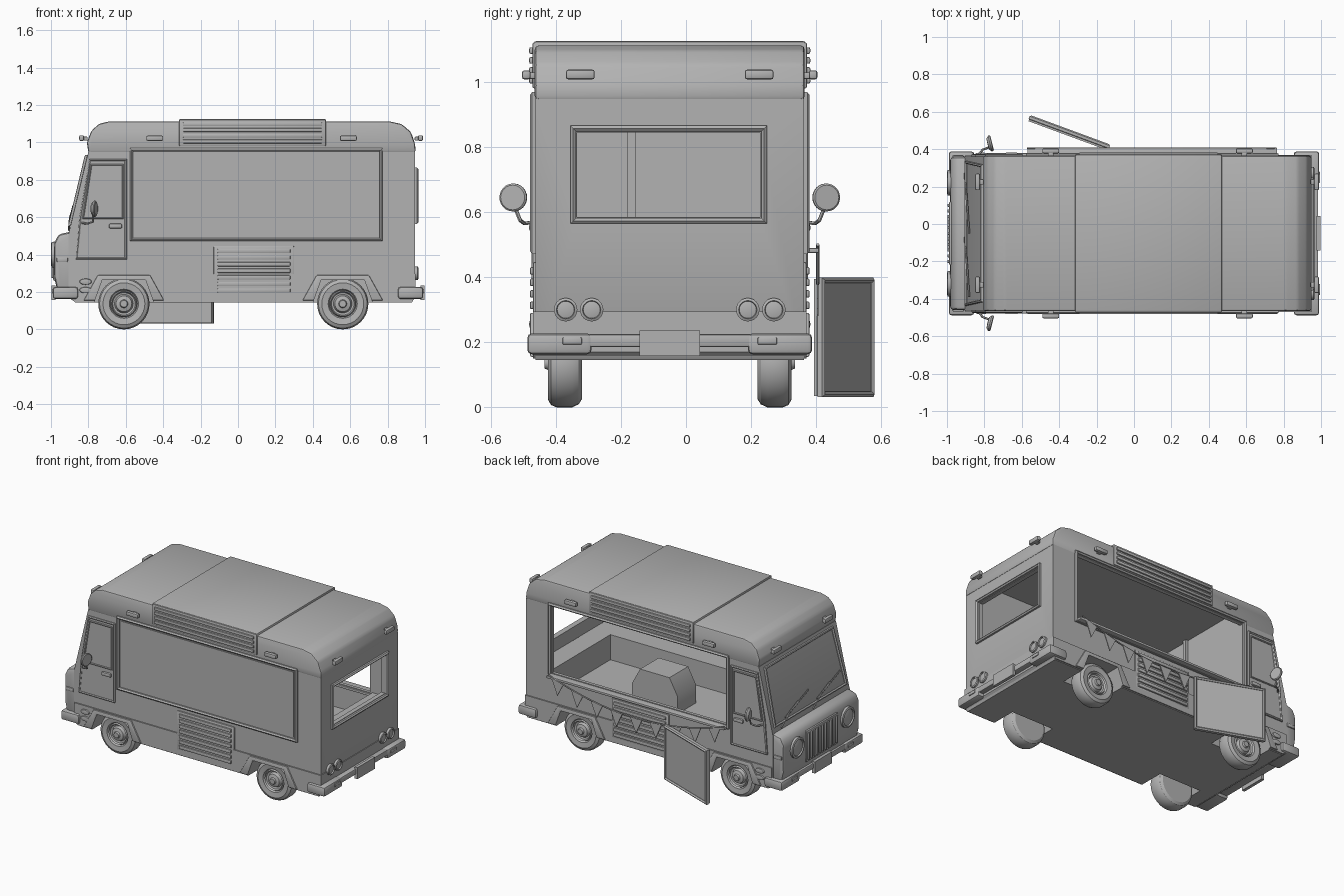
import bpy, bmesh, math
from mathutils import Vector, Matrix

cube = bpy.data.objects.get("Cube")
if cube:
    bpy.data.objects.remove(cube, do_unlink=True)

grey = bpy.data.materials.new("plain_grey")
grey.use_nodes = True
grey.diffuse_color = (.45, .45, .45, 1)
grey.node_tree.nodes["Principled BSDF"].inputs["Base Color"].default_value = (.45, .45, .45, 1)

YC, H = -.05, .412          # body centre line and half width
parts = []


def activate(ob):
    bpy.ops.object.select_all(action='DESELECT')
    ob.select_set(True)
    bpy.context.view_layer.objects.active = ob


def finish(name, bm, bevel=0):
    if bevel:
        bmesh.ops.bevel(bm, geom=bm.edges[:], offset=bevel, segments=2, profile=.5,
                        affect='EDGES', clamp_overlap=True)
    bmesh.ops.recalc_face_normals(bm, faces=bm.faces[:])
    me = bpy.data.meshes.new(name)
    bm.to_mesh(me)
    bm.free()
    ob = bpy.data.objects.new(name, me)
    bpy.context.collection.objects.link(ob)
    me.materials.append(grey)
    parts.append(ob)
    return ob


def box(name, x0, x1, y0, y1, z0, z1, bevel=0):
    bm = bmesh.new()
    size = Matrix.Diagonal((x1 - x0, abs(y1 - y0), z1 - z0, 1))
    mid = Matrix.Translation(((x0 + x1) / 2, (y0 + y1) / 2, (z0 + z1) / 2))
    bmesh.ops.create_cube(bm, size=1, matrix=mid @ size)
    return finish(name, bm, bevel)


def prism(name, outline, y0, y1, bevel=0):
    """Side outline in x and z, extruded across the width."""
    bm = bmesh.new()
    face = bm.faces.new([bm.verts.new((x, y0, z)) for x, z in outline])
    out = bmesh.ops.extrude_face_region(bm, geom=[face])
    bmesh.ops.translate(bm, vec=(0, y1 - y0, 0),
                        verts=[g for g in out["geom"] if isinstance(g, bmesh.types.BMVert)])
    return finish(name, bm, bevel)


def lathe(name, profile, centre, axis, steps=32):
    """Spin (radius, offset) points about an axis through the centre."""
    bm = bmesh.new()
    vs = [bm.verts.new((r, 0, t)) for r, t in profile]
    es = [bm.edges.new(p) for p in zip(vs, vs[1:])]
    bmesh.ops.spin(bm, geom=vs + es, cent=(0, 0, 0), axis=(0, 0, 1),
                   angle=math.tau, steps=steps, use_duplicate=False)
    bmesh.ops.remove_doubles(bm, verts=bm.verts[:], dist=.0002)
    turn = Vector((0, 0, 1)).rotation_difference(Vector(axis)).to_matrix().to_4x4()
    bm.transform(Matrix.Translation(centre) @ turn)
    return finish(name, bm)


def tube(name, points, radius, cyclic=False):
    cu = bpy.data.curves.new(name, 'CURVE')
    cu.dimensions = '3D'
    cu.bevel_depth, cu.bevel_resolution, cu.use_fill_caps = radius, 1, True
    sp = cu.splines.new('POLY')
    sp.points.add(len(points) - 1)
    for p, co in zip(sp.points, points):
        p.co = (*co, 1)
    sp.use_cyclic_u = cyclic
    ob = bpy.data.objects.new(name, cu)
    bpy.context.collection.objects.link(ob)
    cu.materials.append(grey)
    activate(ob)
    bpy.ops.object.convert(target='MESH')
    parts.append(bpy.context.object)


def cut(targets, cutter):
    for ob in targets:
        mod = ob.modifiers.new("opening", 'BOOLEAN')
        mod.operation, mod.solver, mod.object = 'DIFFERENCE', 'EXACT', cutter
        activate(ob)
        bpy.ops.object.modifier_apply(modifier=mod.name)
    parts.remove(cutter)
    bpy.data.objects.remove(cutter, do_unlink=True)


# Main shell: body, skirt, roof and bonnet
body = prism("body", [(-.87, .145), (.93, .145), (.945, .17), (.945, .95), (-.80, .95),
                      (-.907, .505), (-.907, .17)], YC - H, YC + H)
skirt = prism("skirt", [(-.9, .165), (-.87, .15), (.93, .15), (.95, .17), (.95, .295), (-.9, .295)],
              YC - H - .008, YC + H + .008)
roof = prism("roof", [(-.80, .945), (-.808, 1), (-.785, 1.06), (-.745, 1.098), (-.69, 1.112), (.81, 1.112),
                      (.875, 1.098), (.925, 1.055), (.947, .99), (.95, .945)],
             YC - H - .003, YC + H + .003, .012)
prism("bonnet", [(-.86, .2), (-.965, .2), (-.983, .28), (-.983, .46), (-.96, .508), (-.86, .53)],
      YC - .41, YC + .41, .02)

# Hollow interior, serving hatch and rear window
cut([body, skirt, roof], box("cavity", -.56, .915, YC - .39, YC + .39, .33, 1.06))
cut([body], box("hatch_cutter", -.555, .75, .3, .5, .495, .949))
cut([body], box("rear_window_cutter", .85, 1.1, -.335, .228, .585, .845))

# Wheels, arches and flares
tyre = [(0, 0), (.112, 0), (.128, .01), (.137, .03), (.137, .078), (.13, .095), (.112, .105), (.078, .1),
        (.07, .085), (.05, .08), (.042, .098), (.022, .104), (.018, .115), (0, .115)]
for wx, end in ((-.61, "front"), (.56, "rear")):
    for s, side in ((-1, "right"), (1, "left")):
        edge = YC + s * H
        flare = prism(f"{end}_{side}_arch", [(wx - .215, .155), (wx - .14, .29), (wx + .14, .29), (wx + .215, .155)],
                      edge - s * .02, edge + s * .017, .005)
        cut([body, skirt, flare], prism("arch_cutter", [(wx - .175, .1), (wx - .115, .265), (wx + .115, .265),
                                                        (wx + .175, .1)], edge - s * .17, edge + s * .1))
        lathe(f"{end}_{side}_wheel", tyre, (wx, YC + s * .27, .137), (0, s, 0))
        lathe(f"{end}_{side}_rim_ring", [(.06, .088), (.066, .1), (.072, .088)], (wx, YC + s * .27, .137), (0, s, 0))


def louvre(name, x0, x1, y, s, z0, z1, count):
    box(name, x0, x1, y - s * .015, y + s * .008, z0, z1, .006)
    step = (z1 - z0 - .02) / count
    for i in range(count):
        z = z0 + .01 + step * (i + .5)
        box(f"{name}_slat", x0 + .02, x1 - .02, y, y + s * .018, z - step * .33, z + step * .33, .005)


# Roof band with louvred ends
box("roof_band", -.315, .47, YC - H - .006, YC + H + .006, 1.06, 1.126, .008)

# Parts repeated on each side
for s, side in ((-1, "right"), (1, "left")):
    y = YC + s * H
    louvre(f"{side}_roof_louvre", -.315, .47, y + s * .002, s, .98, 1.122, 4)
    louvre(f"{side}_lower_louvre", -.13, .3, y, s, .18, .447, 7)
    tube(f"{side}_hatch_frame", [(x, y + s * .004, z) for x, z in ((-.57, .48), (.765, .48), (.765, .96), (-.57, .96))],
         .014, True)
    door = [(-.862, .38), (-.6, .38), (-.6, .905), (-.79, .905), (-.842, .6)]
    prism(f"{side}_door", door, y - s * .01, y + s * .006)
    tube(f"{side}_door_frame", [(x, y + s * .004, z) for x, z in door], .009, True)
    tube(f"{side}_door_window_frame", [(x, y + s * .006, z) for x, z in
                                       ((-.828, .595), (-.617, .595), (-.617, .88), (-.785, .88))], .007, True)
    box(f"{side}_door_handle", -.69, -.62, y, y + s * .02, .54, .565, .007)
    for z in (.255, .21):
        lamp = lathe(f"{side}_side_lamp", [(.034, 0), (.03, .012), (0, .016)], (0, 0, 0), (0, s, 0), 20)
        lamp.scale = (1, 1, .5)
        lamp.location = (-.815, y + s * .005, z)
    box(f"{side}_indicator", -.97, -.91, YC + s * .4, YC + s * .418, .36, .385, .005)
    # Round mirror on a bent arm
    my = YC + s * .48
    lathe(f"{side}_mirror", [(0, -.014), (.03, -.012), (.043, 0), (.043, .008), (.038, .012), (0, .012)],
          (-.77, my, .645), (1, s * .25, 0), 24)
    tube(f"{side}_mirror_arm", [(-.835, y, .57), (-.81, y + s * .035, .565), (-.775, my - s * .02, .575),
                                (-.775, my, .625)], .006)
    # Marker lights along the roof
    for x in (-.445, .59):
        box(f"{side}_marker_bracket", x - .015, x + .015, y, y + s * .025, 1.01, 1.03, .003)
        box(f"{side}_marker_light", x - .045, x + .045, y + s * .016, y + s * .042, 1.008, 1.036, .007)
    for x, d in ((-.805, -1), (.945, 1)):
        ly = YC + s * .275
        box("end_marker_bracket", min(x, x + d * .03), max(x, x + d * .03), ly - .015, ly + .015, 1.01, 1.03, .003)
        a, b = sorted((x + d * .018, x + d * .044))
        box("end_marker_light", a, b, ly - .044, ly + .044, 1.008, 1.038, .007)
    # Headlights and paired tail lights
    lathe(f"{side}_headlight", [(.068, 0), (.068, .018), (.056, .022), (.052, .014), (.03, .02), (0, .022)],
          (-.978, YC + s * .27, .4), (-1, 0, 0))
    for d in (.24, .32):
        lathe(f"{side}_tail_light", [(.036, 0), (.036, .018), (.028, .022), (.026, .014), (0, .02)],
              (.943, YC + s * d, .3), (1, 0, 0), 24)

# Closed panel on the right side
box("closed_hatch_panel", -.55, .745, YC - H - .006, YC - H + .01, .5, .94)

# Bumpers with heavy ends and a number plate
for name, d in (("front", -1), ("rear", 1)):
    def span(a, b):
        return sorted((d * a, d * b))
    box(f"{name}_bumper_bar", *span(.92, .985), YC - .4, YC + .4, .185, .225, .008)
    for s in (-1, 1):
        box(f"{name}_bumper_end", *span(.855, .99), YC + s * .24, YC + s * .438, .163, .227, .014)
        box(f"{name}_bumper_reflector", *span(.98, .995), YC + s * .27, YC + s * .33, .193, .215, .004)
    box(f"{name}_plate", *span(.975, .996), YC - .093, YC + .093, .158, .236)

# Grille
box("grille_panel", -.988, -.97, YC - .17, YC + .17, .26, .47, .006)
for i in range(11):
    gy = YC - .15 + i * .03
    box("grille_slat", -.998, -.98, gy - .008, gy + .008, .275, .455, .004)


def screen(y, z, lift=.004):
    return (-.80 - (.95 - z) * .239 - lift, YC + y, z)


# Windscreen frame and wipers
tube("windscreen_frame", [screen(-.38, .56), screen(.38, .56), screen(.36, .925), screen(-.36, .925)], .011, True)
for y in (-.02, .32):
    tube("wiper_arm", [screen(y, .53), screen(y - .1, .6, .015), screen(y - .2, .63, .012)], .005)
    tube("wiper_blade", [screen(y - .05, .58, .012), screen(y - .32, .66, .012)], .005)

# Rear window trim
tube("rear_window_frame", [(.95, y, z) for y, z in ((-.347, .573), (.24, .573), (.24, .857), (-.347, .857))], .014, True)

# Kitchen interior
box("back_counter", -.56, .91, YC - .39, YC - .24, .33, .5)
box("rear_counter", .77, .91, YC - .24, YC + .39, .33, .5)
prism("grill_hood", [(-.02, .33), (.32, .33), (.32, .45), (.26, .56), (.04, .56), (-.02, .45)], -.08, .12)
box("partition_post", -.56, -.54, -.18, -.155, .33, 1.06)

# Serving shelf and bunting
box("serving_shelf", -.57, .765, .33, .408, .474, .49, .004)


def sag(x):
    return .5 - .12 * (1 - ((x - .09) / .66) ** 2)


tube("bunting_cord", [(x, .405, sag(x)) for x in (-.57 + .066 * i for i in range(21))], .005)
for i in range(9):
    x = -.5 + i * .1475
    prism("bunting_flag", [(x - .045, sag(x - .045)), (x + .045, sag(x + .045)), (x, sag(x) - .1)], .402, .408)

# Angled board with a raised rim
along, out = Vector((.94, -.346, 0)), Vector((.346, .94, 0))
mid = Vector((-.348, .485, .215))
board = box("menu_board", -.225, .225, -.014, .01, -.18, .18)
board.rotation_euler.z = math.atan2(along.y, along.x)
board.location = mid
tube("menu_board_rim", [mid + along * a + out * .006 + Vector((0, 0, c)) for a, c in
                        ((-.22, -.175), (.22, -.175), (.22, .175), (-.22, .175))], .014, True)

# Smooth curved surfaces, keeping creases crisp
bpy.ops.object.select_all(action='DESELECT')
for ob in parts:
    ob.select_set(True)
bpy.context.view_layer.objects.active = parts[0]
bpy.ops.object.shade_smooth_by_angle(angle=math.radians(32))
